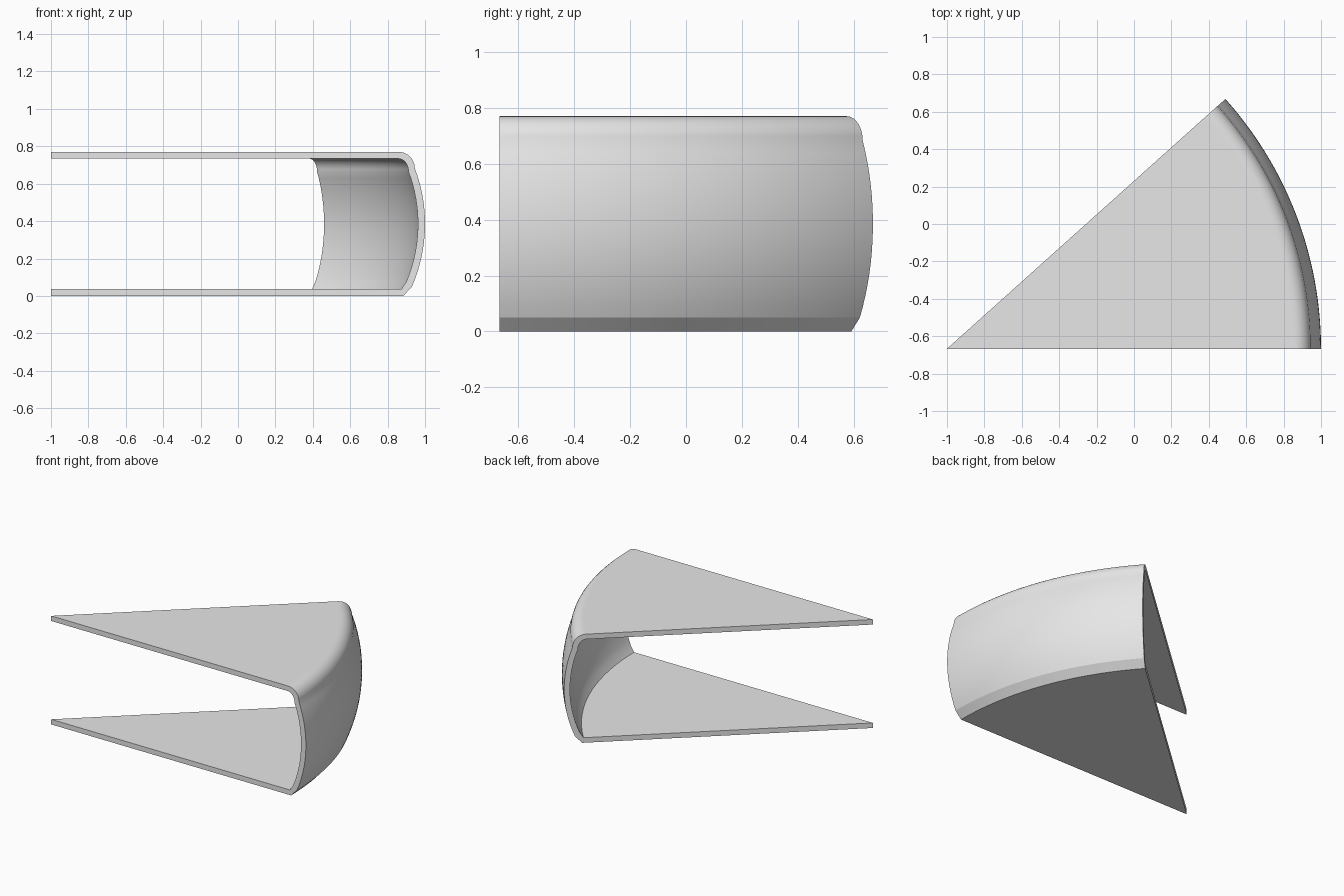
import bpy, bmesh
from math import sin, cos, radians, sqrt
from mathutils import Matrix, Vector

cube = bpy.data.objects.get("Cube")
if cube:
    bpy.data.objects.remove(cube)

SWEEP, STEPS = radians(41.9), 40
HEIGHT, WALL, HALF_Y = 0.77, 0.036, 0.667
BULGE_X = 1.163          # centre of the bulging rim arc, at mid height

grey = bpy.data.materials.new("plain grey")
grey.use_nodes = True
grey.diffuse_color = (0.8, 0.8, 0.8, 1)
grey.node_tree.nodes["Principled BSDF"].inputs["Base Color"].default_value = (0.8, 0.8, 0.8, 1)


def skin(bottom, top, chamfer_x, chamfer_z, bulge, fillet_x, fillet_z):
    """Half section from the axis: floor, chamfer, bulging rim, fillet, roof."""
    mid = HEIGHT / 2

    def rim(z):
        return BULGE_X + sqrt(bulge ** 2 - (z - mid) ** 2)

    pts = [(0, bottom), (chamfer_x - 0.015, bottom), (chamfer_x, bottom)]
    z_end = top - fillet_z
    for i in range(17):
        z = chamfer_z + (z_end - chamfer_z) * i / 16
        pts.append((rim(z), z))
    cx = rim(z_end) - fillet_x
    for i in range(1, 9):
        a = radians(90) * i / 8
        pts.append((cx + fillet_x * cos(a), z_end + fillet_z * sin(a)))
    return pts + [(cx - 0.015, top), (0, top)]


outer = skin(0, HEIGHT, 1.884, 0.05, 0.837, 0.085, 0.088)
inner = skin(WALL, HEIGHT - WALL, 1.874, 0.075, 0.799, 0.055, 0.07)
profile = outer + inner[::-1]

# Sweep the section about the vertical axis through the tip
bm = bmesh.new()
rings = []
for s in range(STEPS + 1):
    turn = Matrix.Rotation(SWEEP * s / STEPS, 3, 'Z')
    rings.append([bm.verts.new(turn @ Vector((r, 0, z)) + Vector((-1, -HALF_Y, 0)))
                  for r, z in profile])
n = len(profile)
for a, b in zip(rings, rings[1:]):
    for i in range(n):
        j = (i + 1) % n
        if profile[i][0] or profile[j][0]:      # nothing to sweep on the axis
            bm.faces.new((a[i], b[i], b[j], a[j]))

# Cut ends
bm.faces.new(rings[0])
bm.faces.new(rings[-1][::-1])
bmesh.ops.remove_doubles(bm, verts=bm.verts[:], dist=0.0001)
bmesh.ops.recalc_face_normals(bm, faces=bm.faces[:])

mesh = bpy.data.meshes.new("curved_wedge_shell")
bm.to_mesh(mesh)
bm.free()
mesh.materials.append(grey)
shell = bpy.data.objects.new("curved_wedge_shell", mesh)
bpy.context.collection.objects.link(shell)

bpy.ops.object.select_all(action='DESELECT')
shell.select_set(True)
bpy.context.view_layer.objects.active = shell
bpy.ops.object.shade_smooth_by_angle(angle=radians(19))
